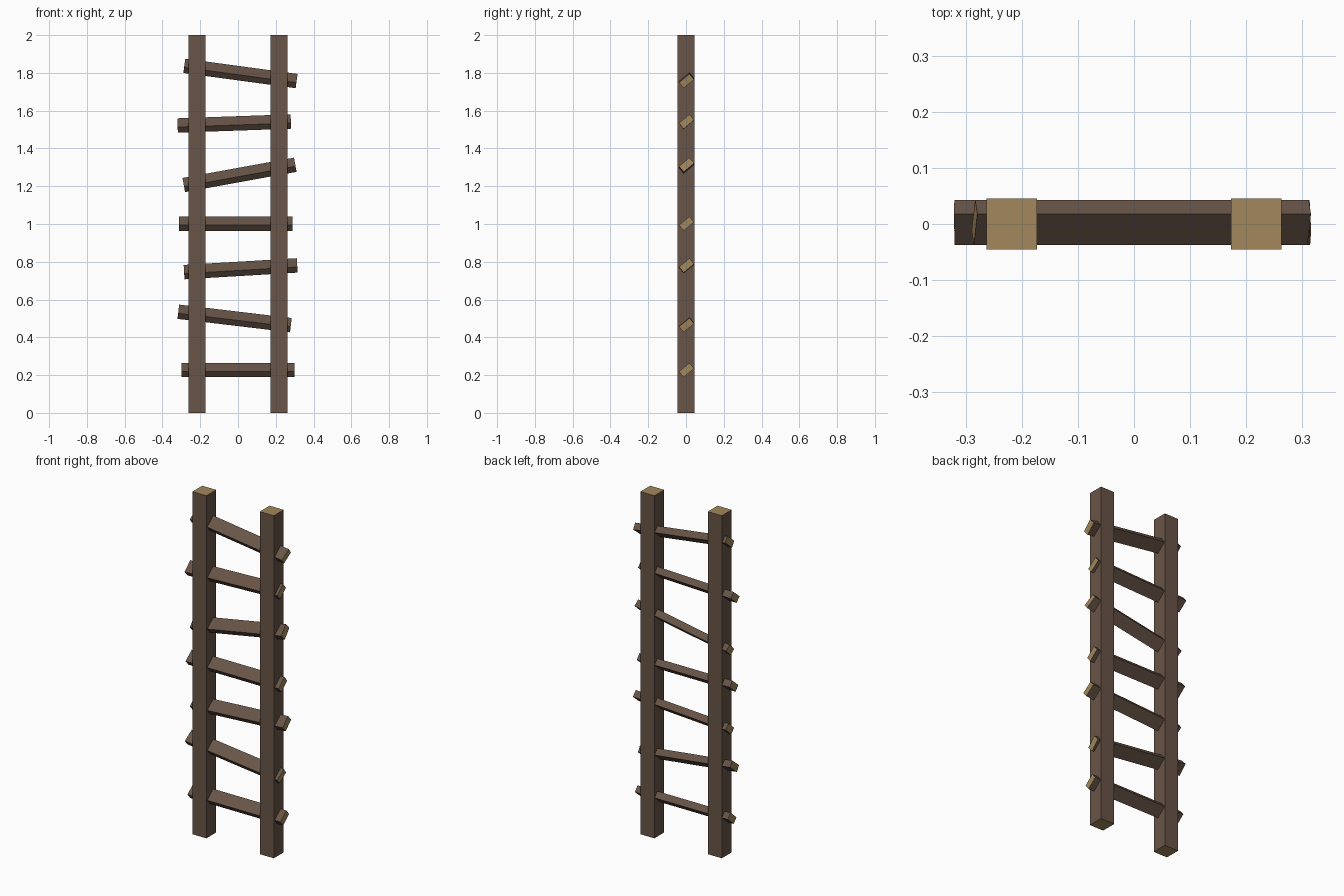
import bpy, bmesh, math
from mathutils import Matrix

if "Cube" in bpy.data.objects:
    bpy.data.objects.remove(bpy.data.objects["Cube"])


def material(name, rgb):
    m = bpy.data.materials.new(name)
    m.diffuse_color = (*rgb, 1.0)
    m.use_nodes = True
    m.node_tree.nodes["Principled BSDF"].inputs["Base Color"].default_value = m.diffuse_color
    return m


bark = material("dark brown wood", (0.138, 0.089, 0.063))
cut = material("tan cut wood", (0.36, 0.245, 0.107))


def beam(name, size, axis, matrix):
    """Box with cut-wood end grain on the two faces across its long axis."""
    bm = bmesh.new()
    bmesh.ops.create_cube(bm, size=1.0)
    bmesh.ops.scale(bm, vec=size, verts=bm.verts)
    bm.normal_update()
    for f in bm.faces:
        f.material_index = 1 if abs(f.normal[axis]) > 0.9 else 0
    mesh = bpy.data.meshes.new(name)
    bm.to_mesh(mesh)
    bm.free()
    mesh.materials.append(bark)
    mesh.materials.append(cut)
    obj = bpy.data.objects.new(name, mesh)
    obj.matrix_world = matrix
    bpy.context.collection.objects.link(obj)


# Upright posts
for side, x in (("left", -0.2175), ("right", 0.2175)):
    beam(f"{side}_post", (0.09, 0.09, 2.0), 2, Matrix.Translation((x, 0, 1.0)))

# Crooked rungs: centre x, centre z, slope in degrees
rungs = [
    (0.0, 0.227, 0.0),
    (-0.018, 0.50, -6.8),
    (0.014, 0.763, 3.4),
    (-0.012, 1.002, 0.0),
    (0.008, 1.26, 10.3),
    (-0.02, 1.532, 2.0),
    (0.013, 1.797, -7.7),
]
roll = Matrix.Rotation(math.radians(40), 4, 'X')
for i, (x, z, slope) in enumerate(rungs, 1):
    tilt = Matrix.Rotation(math.radians(-slope), 4, 'Y')
    beam(f"rung_{i}", (0.6, 0.072, 0.039), 0,
         Matrix.Translation((x, 0.003, z)) @ tilt @ roll)
